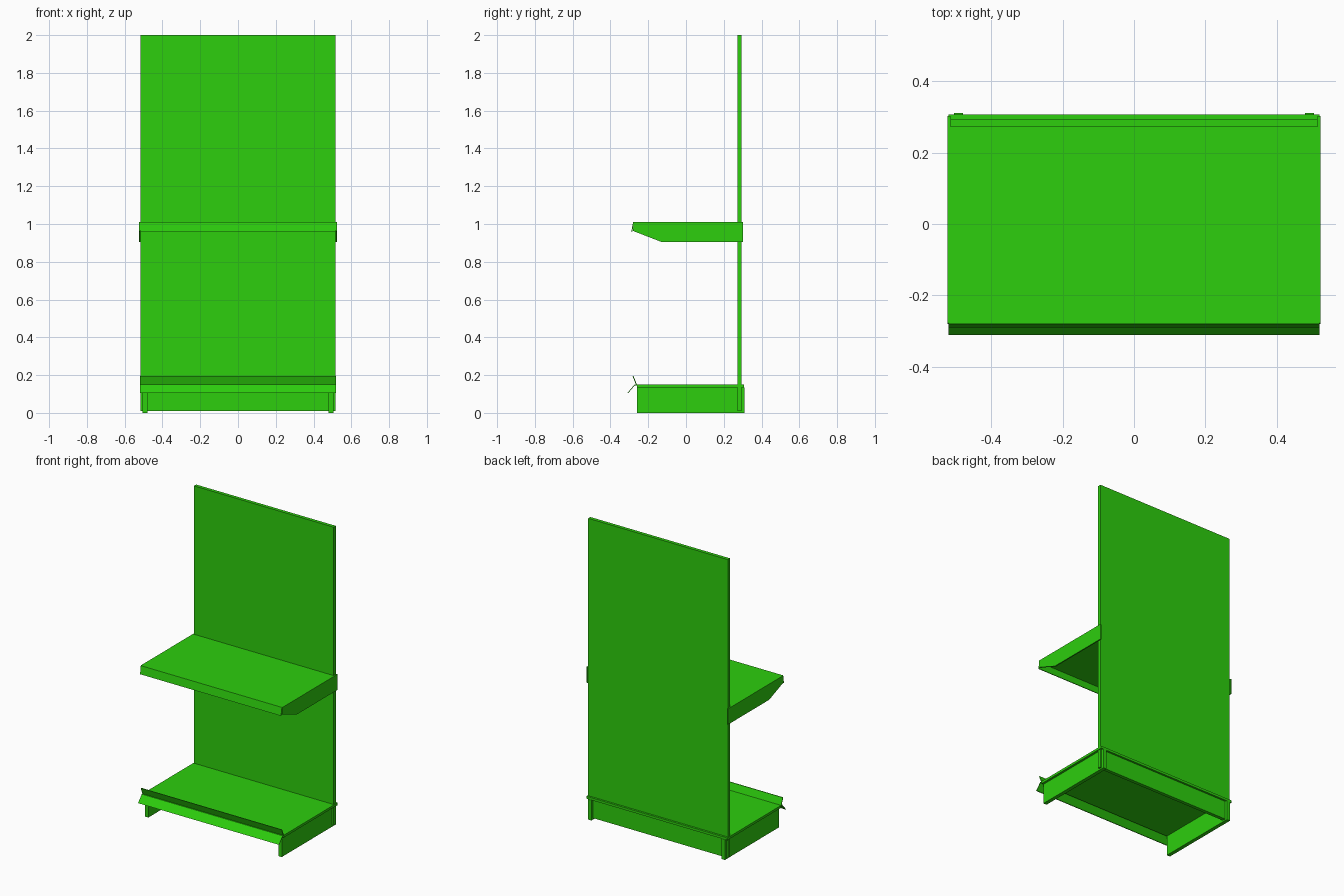
import bpy
import bmesh

cube = bpy.data.objects.get("Cube")
if cube:
    bpy.data.objects.remove(cube, do_unlink=True)

green = bpy.data.materials.new("bright_green")
green.use_nodes = True
COLOR = (0.026, 0.62, 0.004, 1)
green.diffuse_color = COLOR
green.node_tree.nodes["Principled BSDF"].inputs["Base Color"].default_value = COLOR


def extrude_profile(name, profile, x0, x1):
    """Sweep a closed (y, z) profile from x0 to x1."""
    bm = bmesh.new()
    face = bm.faces.new([bm.verts.new((x0, y, z)) for y, z in profile])
    ext = bmesh.ops.extrude_face_region(bm, geom=[face])
    moved = [v for v in ext["geom"] if isinstance(v, bmesh.types.BMVert)]
    bmesh.ops.translate(bm, vec=(x1 - x0, 0, 0), verts=moved)
    bmesh.ops.recalc_face_normals(bm, faces=bm.faces)
    mesh = bpy.data.meshes.new(name)
    bm.to_mesh(mesh)
    bm.free()
    mesh.materials.append(green)
    obj = bpy.data.objects.new(name, mesh)
    bpy.context.collection.objects.link(obj)
    return obj


def box(name, x0, x1, y0, y1, z0, z1):
    return extrude_profile(name, [(y0, z0), (y1, z0), (y1, z1), (y0, z1)], x0, x1)


def strip(name, start, end, half_width, thickness=0.005):
    """Thin sloping plate between two (y, z) points."""
    (y0, z0), (y1, z1) = start, end
    return extrude_profile(name, [(y0, z0), (y1, z1), (y1 + thickness, z1),
                                  (y0 + thickness, z0)], -half_width, half_width)


# Back wall of stacked panels, with the kick plate below
levels = [0.15, 0.67, 1.0, 1.66, 2.0]
for i, (low, high) in enumerate(zip(levels, levels[1:])):
    box(f"back_panel_{i + 1}", -0.515, 0.515, 0.272, 0.295, low, high)
box("kick_plate", -0.515, 0.515, 0.272, 0.295, 0.01, 0.135)

# Base deck with its sloping front rail and raised stop
box("base_deck", -0.52, 0.52, -0.26, 0.308, 0.134, 0.15)
strip("base_front_rail", (-0.311, 0.105), (-0.272, 0.15), 0.52)
strip("base_front_stop", (-0.265, 0.15), (-0.283, 0.195), 0.52)
box("base_rail_joint", -0.52, 0.52, -0.272, -0.26, 0.145, 0.15)

# Middle shelf and its sloping front lip
box("middle_shelf", -0.515, 0.515, -0.275, 0.272, 0.995, 1.01)
strip("middle_shelf_lip", (-0.29, 0.957), (-0.28, 1.01), 0.52)

# Side supports, one pair for each shelf
bracket = [(0.303, 1.01), (0.303, 0.905), (-0.13, 0.905), (-0.28, 0.963), (-0.278, 1.01)]
for side, s in (("left", 1), ("right", -1)):
    extrude_profile(f"{side}_shelf_bracket", bracket, s * 0.515, s * 0.523)
    box(f"{side}_base_foot", s * 0.48, s * 0.505, -0.26, 0.311, 0, 0.134)
